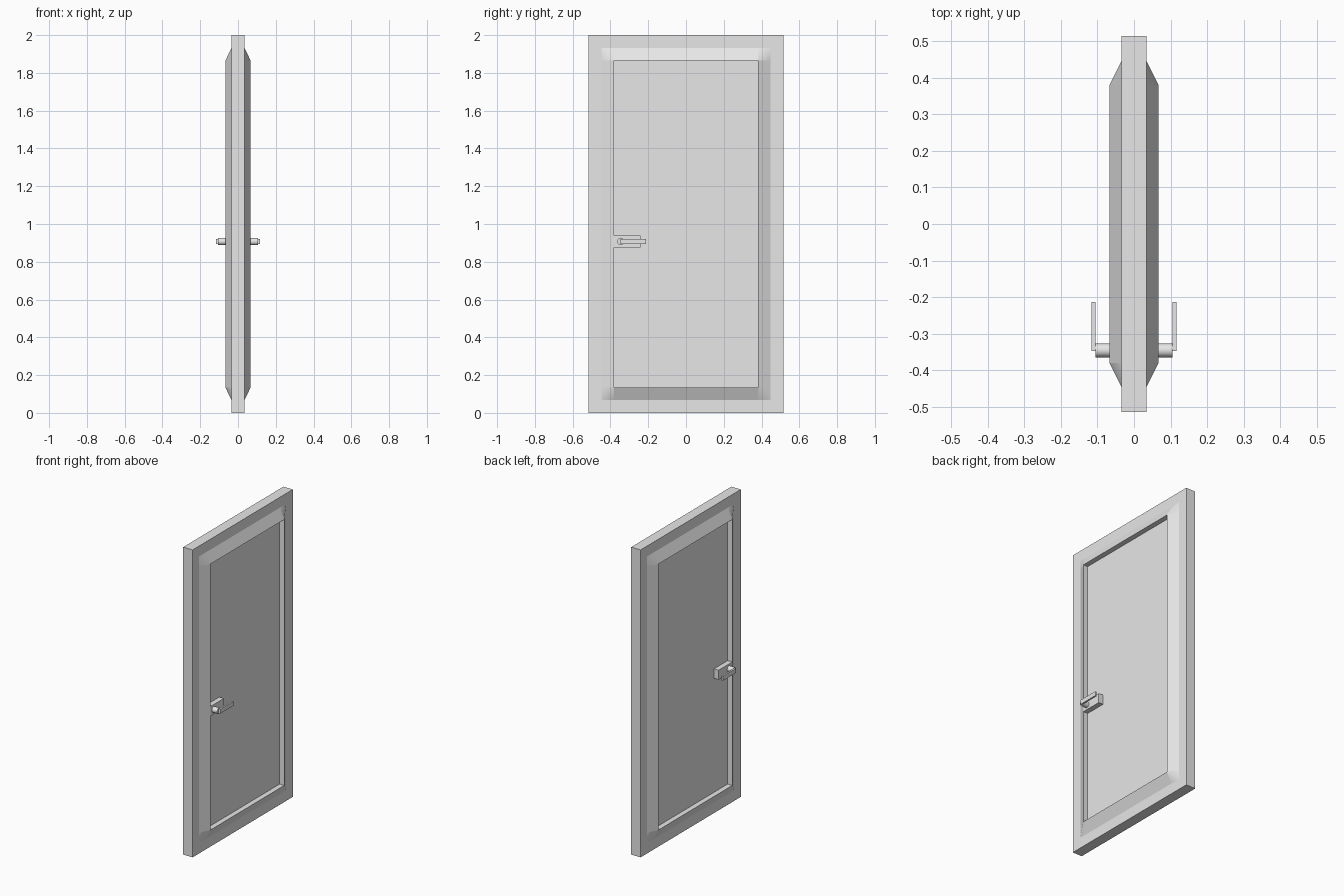
import bpy, bmesh, math
from mathutils import Vector

cube = bpy.data.objects.get("Cube")
if cube:
    bpy.data.objects.remove(cube, do_unlink=True)

grey = bpy.data.materials.new("light grey")
grey.use_nodes = True
colour = (0.8, 0.8, 0.8, 1)
grey.diffuse_color = colour
grey.node_tree.nodes["Principled BSDF"].inputs["Base Color"].default_value = colour

SLAB, RIDGE = 0.034, 0.067      # half thickness of slab and raised moulding
IN_Y, OUT_Y = 0.38, 0.447       # moulding inner and outer half widths
IN_Z, OUT_Z = 0.865, 0.932      # moulding half heights about mid-door


def finish(bm, name):
    bmesh.ops.recalc_face_normals(bm, faces=bm.faces)
    mesh = bpy.data.meshes.new(name)
    bm.to_mesh(mesh)
    bm.free()
    mesh.materials.append(grey)
    ob = bpy.data.objects.new(name, mesh)
    bpy.context.collection.objects.link(ob)
    return ob


def box(name, lo, hi):
    bm = bmesh.new()
    bmesh.ops.create_cube(bm, size=1)
    lo, hi = Vector(lo), Vector(hi)
    for v in bm.verts:
        v.co = (lo + hi) / 2 + v.co * (hi - lo)
    return finish(bm, name)


def moulding(name, side):
    """Raised frame: sloped outside, upright inside, softened corners."""
    bm = bmesh.new()

    def vert(x, y, z):
        return bm.verts.new((side * x, y, 1 + z))

    corners = []
    for sy, sz in ((1, 1), (-1, 1), (-1, -1), (1, -1)):
        top = vert(RIDGE, sy * IN_Y, sz * IN_Z)
        foot = vert(SLAB, sy * IN_Y, sz * IN_Z)
        tip = vert(SLAB, sy * OUT_Y, sz * OUT_Z)
        by_y = vert(SLAB, sy * OUT_Y, sz * IN_Z)
        by_z = vert(SLAB, sy * IN_Y, sz * OUT_Z)
        corners.append((top, foot, by_y, by_z))
        for edge in (by_y, by_z):
            bm.faces.new((top, edge, tip)).smooth = True
        bm.faces.new((foot, by_y, tip, by_z))
    for i, a in enumerate(corners):
        b = corners[(i + 1) % 4]
        outer = 3 if i % 2 == 0 else 2
        bm.faces.new((a[0], b[0], b[outer], a[outer]))
        bm.faces.new((a[1], b[1], b[0], a[0]))
        bm.faces.new((a[1], a[outer], b[outer], b[1]))
    return finish(bm, name)


def spindle(name, side):
    x0, x1 = SLAB, 0.105
    bpy.ops.mesh.primitive_cylinder_add(
        vertices=16, radius=0.019, depth=x1 - x0,
        location=(side * (x0 + x1) / 2, -0.346, 0.907),
        rotation=(0, math.pi / 2, 0))
    ob = bpy.context.object
    ob.name = name
    ob.data.materials.append(grey)
    bpy.ops.object.shade_smooth_by_angle(angle=math.radians(35))


# Door slab
box("door_slab", (-SLAB, -0.515, 0), (SLAB, 0.515, 2))

# Moulding and handle on both faces
for label, side in (("left", 1), ("right", -1)):
    moulding(label + "_moulding", side)
    box(label + "_lock_block", (side * SLAB, -IN_Y, 0.876),
        (side * RIDGE, -0.24, 0.938))
    spindle(label + "_handle_spindle", side)
    box(label + "_handle_lever", (side * 0.105, -0.348, 0.893),
        (side * 0.116, -0.213, 0.921))
